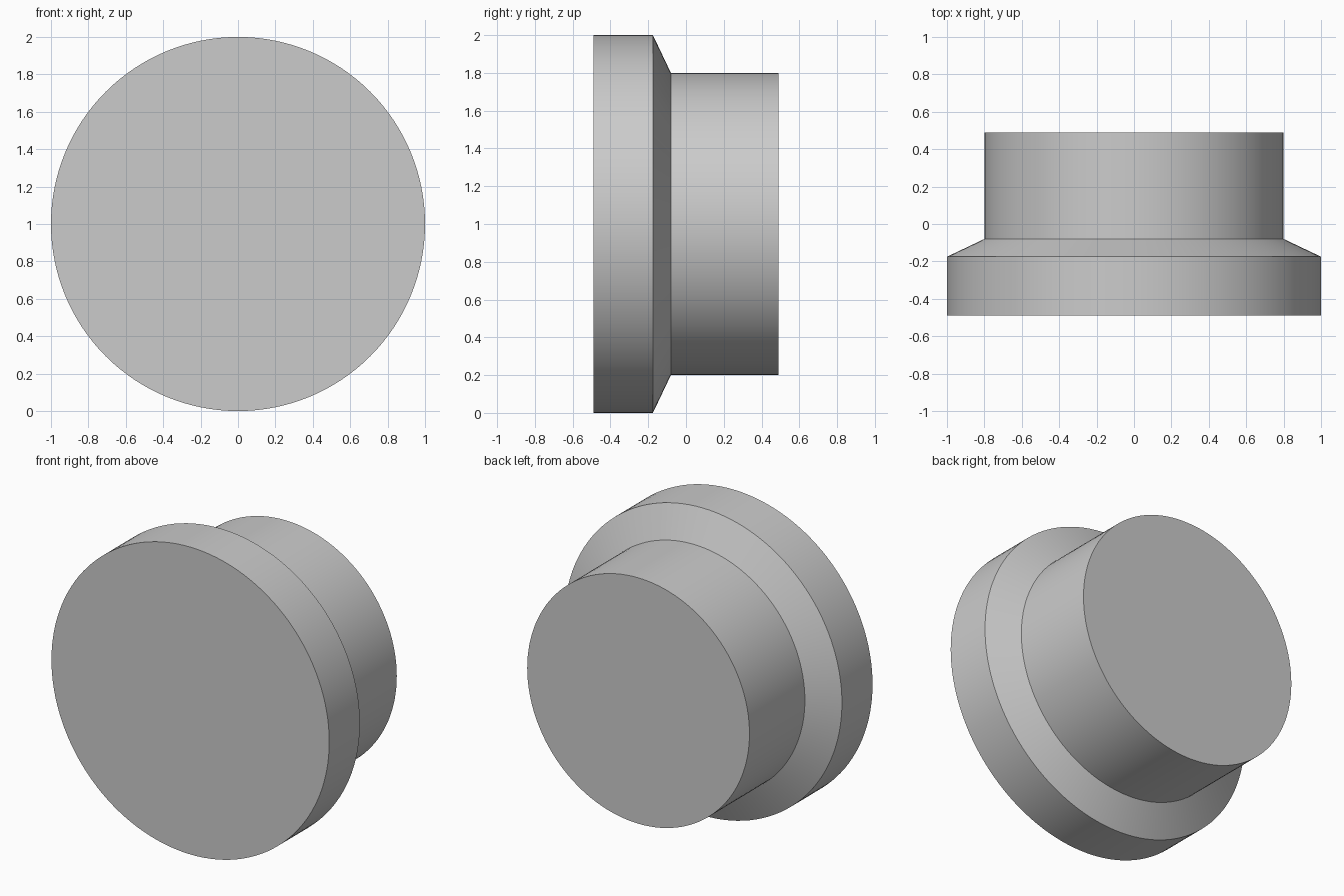
import bpy
import bmesh
import math
from mathutils import Vector

default = bpy.data.objects.get("Cube")
if default:
    bpy.data.objects.remove(default, do_unlink=True)

SEGMENTS = 128
CENTRE = Vector((0, 0, 1))

# Plain grey material
grey = bpy.data.materials.new("light_grey")
grey.use_nodes = True
colour = (0.6, 0.6, 0.6, 1)
grey.diffuse_color = colour
grey.node_tree.nodes["Principled BSDF"].inputs["Base Color"].default_value = colour

# Half profile as (radius, y): wide head, sloped shoulder, narrower plug
profile = [(1, -0.49), (1, -0.175), (0.8, -0.08), (0.8, 0.49)]

# One ring per profile point, bridged into walls and closed with flat caps
bm = bmesh.new()
rings = []
for radius, y in profile:
    angles = [2 * math.pi * i / SEGMENTS for i in range(SEGMENTS)]
    rings.append([bm.verts.new(CENTRE + Vector((radius * math.cos(a), y, radius * math.sin(a))))
                  for a in angles])
for front, back in zip(rings, rings[1:]):
    for i in range(SEGMENTS):
        j = (i + 1) % SEGMENTS
        bm.faces.new((front[i], front[j], back[j], back[i]))
bm.faces.new(rings[0])
bm.faces.new(rings[-1])
bmesh.ops.recalc_face_normals(bm, faces=bm.faces)

mesh = bpy.data.meshes.new("stepped_plug")
bm.to_mesh(mesh)
bm.free()
mesh.materials.append(grey)
plug = bpy.data.objects.new("stepped_plug", mesh)
bpy.context.collection.objects.link(plug)

# Smooth round walls with crisp rims and shoulder edges
bpy.ops.object.select_all(action="DESELECT")
plug.select_set(True)
bpy.context.view_layer.objects.active = plug
bpy.ops.object.shade_smooth_by_angle(angle=math.radians(20))
